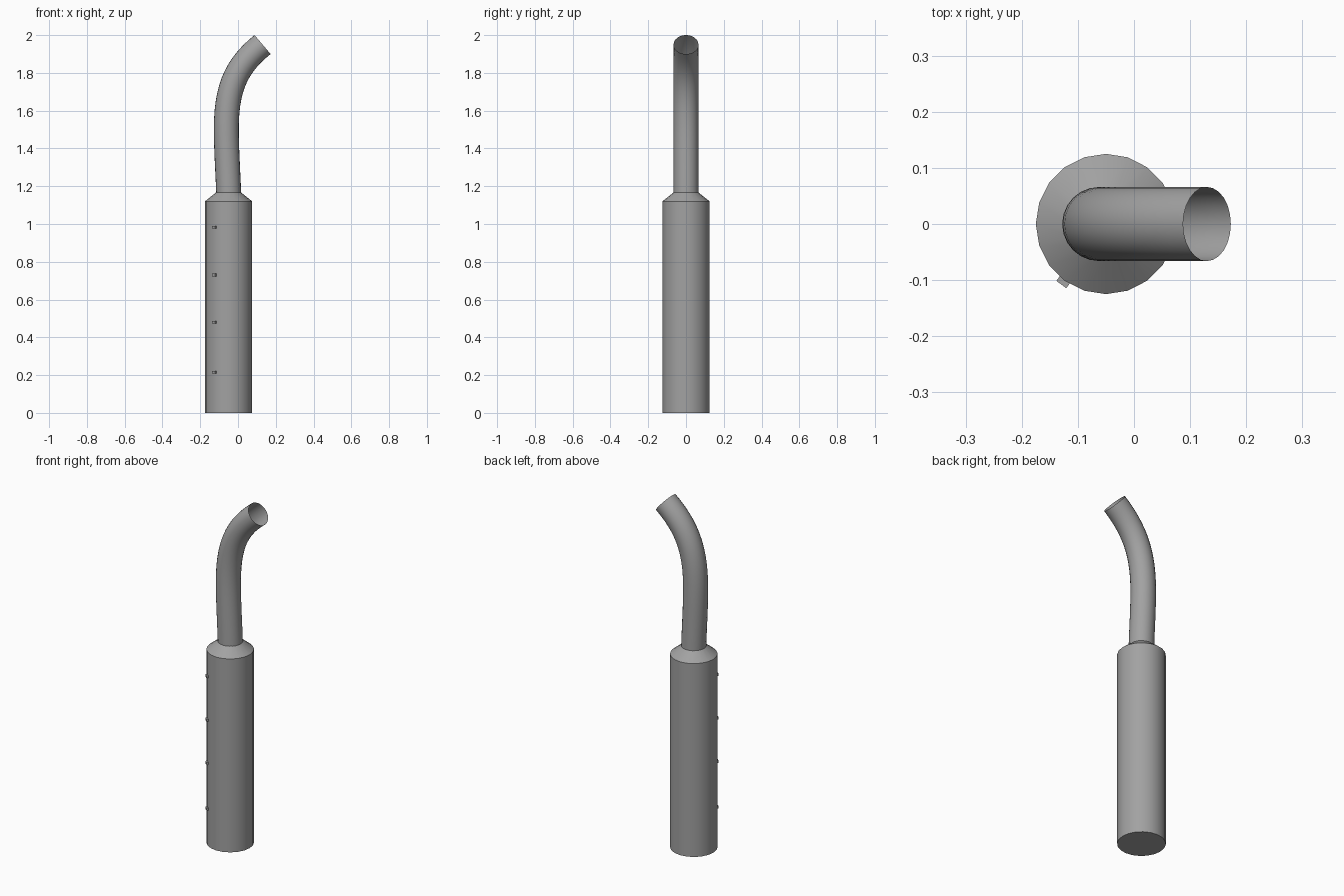
import bpy, bmesh, math
from mathutils import Vector, Matrix
from mathutils.geometry import interpolate_bezier

cube = bpy.data.objects.get("Cube")
if cube:
    bpy.data.objects.remove(cube, do_unlink=True)

# Single grey metal
metal = bpy.data.materials.new("grey_metal")
metal.use_nodes = True
GREY = (0.36, 0.36, 0.36, 1)
metal.diffuse_color = GREY
metal.node_tree.nodes["Principled BSDF"].inputs["Base Color"].default_value = GREY

AXIS_X = -0.05


def finish(name, bm, smooth=True):
    mesh = bpy.data.meshes.new(name)
    bmesh.ops.recalc_face_normals(bm, faces=bm.faces)
    bm.to_mesh(mesh)
    bm.free()
    mesh.materials.append(metal)
    obj = bpy.data.objects.new(name, mesh)
    bpy.context.collection.objects.link(obj)
    if smooth:
        bpy.ops.object.select_all(action="DESELECT")
        obj.select_set(True)
        bpy.context.view_layer.objects.active = obj
        bpy.ops.object.shade_smooth_by_angle(angle=math.radians(30))
    return obj


def ring(bm, centre, side, other, radius, count):
    angles = [math.tau * i / count for i in range(count)]
    return [bm.verts.new(centre + radius * (side * math.cos(a) + other * math.sin(a)))
            for a in angles]


def bridge(bm, a, b):
    n = len(a)
    for i in range(n):
        bm.faces.new((a[i], a[(i + 1) % n], b[(i + 1) % n], b[i]))


X, Y = Vector((1, 0, 0)), Vector((0, 1, 0))

# Muffler can with closed base and tapered shoulder
bm = bmesh.new()
rings = [ring(bm, Vector((AXIS_X, 0, z)), X, Y, r, 20)
         for z, r in ((0, 0.125), (1.12, 0.125), (1.167, 0.066))]
for low, high in zip(rings, rings[1:]):
    bridge(bm, low, high)
bm.faces.new(rings[0])
finish("muffler_body", bm)

# Open curved outlet pipe
bend = Vector((-0.062, 0, 1.5))
lower = interpolate_bezier(Vector((-0.049, 0, 1.155)), Vector((-0.053, 0, 1.27)),
                           Vector((-0.062, 0, 1.4)), bend, 6)
upper = interpolate_bezier(bend, Vector((-0.062, 0, 1.72)),
                           Vector((-0.01, 0, 1.838)), Vector((0.13, 0, 1.95)), 14)
path = lower + upper[1:]
bm = bmesh.new()
rings = []
for i, point in enumerate(path):
    tangent = (path[min(i + 1, len(path) - 1)] - path[max(i - 1, 0)]).normalized()
    rings.append(ring(bm, point, Y.cross(tangent), Y, 0.066, 24))
for low, high in zip(rings, rings[1:]):
    bridge(bm, low, high)
finish("outlet_pipe", bm)

# Row of small studs on the front right of the can
outward = math.atan2(-0.8, -0.59)
for number, z in enumerate((0.215, 0.48, 0.73, 0.982), 1):
    bm = bmesh.new()
    bmesh.ops.create_cube(bm, size=1, matrix=(
        Matrix.Translation((AXIS_X, 0, z)) @ Matrix.Rotation(outward, 4, "Z")
        @ Matrix.Translation((0.125, 0, 0)) @ Matrix.Diagonal((0.018, 0.022, 0.014, 1))))
    finish(f"stud_{number}", bm, smooth=False)
